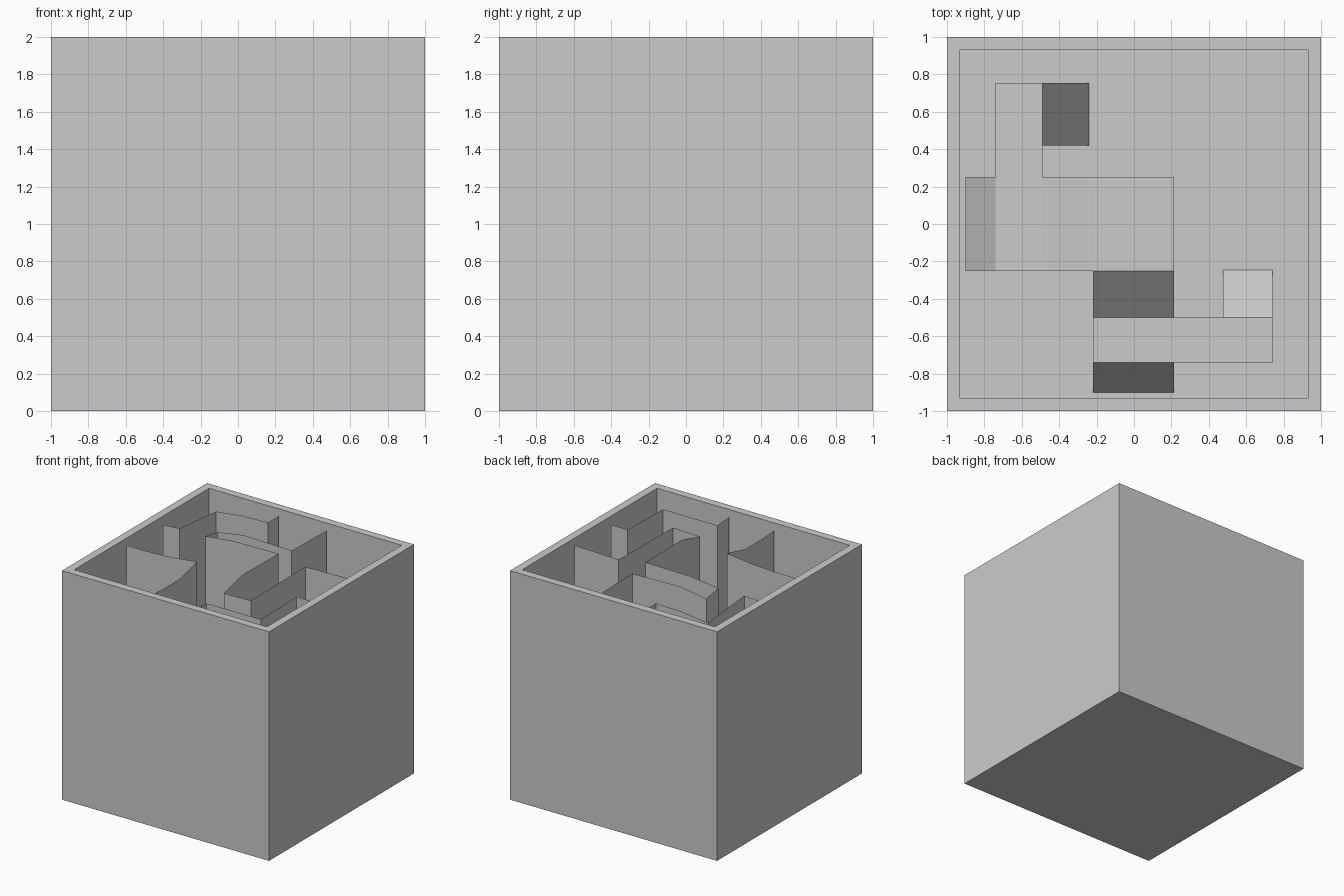
import bpy, bmesh

if "Cube" in bpy.data.objects:
    bpy.data.objects.remove(bpy.data.objects["Cube"])

FLOOR = 0.1      # inner floor of the box
R = 0.902        # half width of the cavity


def make_object(name, bm):
    mesh = bpy.data.meshes.new(name)
    bm.to_mesh(mesh)
    bm.free()
    obj = bpy.data.objects.new(name, mesh)
    bpy.context.collection.objects.link(obj)
    return obj


def partition(name, path):
    """Thin upright sheet along (x, y, depth of top edge below the rim)."""
    bm = bmesh.new()
    low = [bm.verts.new((x, y, FLOOR)) for x, y, d in path]
    top = [bm.verts.new((x, y, 2 - d)) for x, y, d in path]
    for i in range(len(path) - 1):
        bm.faces.new((low[i], low[i + 1], top[i + 1], top[i]))
    return make_object(name, bm)


def channel_floor(name, x0, x1, y0, y1, start, end, axis="x"):
    """Flat or sloping floor, start/end heights above the inner floor."""
    bm = bmesh.new()
    vs = []
    for x, y in ((x0, y0), (x1, y0), (x1, y1), (x0, y1)):
        first = (x == x0) if axis == "x" else (y == y0)
        vs.append(bm.verts.new((x, y, FLOOR + (start if first else end))))
    bm.faces.new(vs)
    return make_object(name, bm)


# open box: cube with the top inset and pushed down
bm = bmesh.new()
bmesh.ops.create_cube(bm, size=2)
bmesh.ops.translate(bm, verts=bm.verts, vec=(0, 0, 1))
bm.faces.ensure_lookup_table()
top = max(bm.faces, key=lambda f: f.calc_center_median().z)
bmesh.ops.inset_region(bm, faces=[top], thickness=1 - R)
inner = bmesh.ops.extrude_discrete_faces(bm, faces=[top])["faces"]
bmesh.ops.translate(bm, verts=inner[0].verts, vec=(0, 0, FLOOR - 2))
bmesh.ops.recalc_face_normals(bm, faces=bm.faces)
make_object("open_box", bm)

# winding partitions between the four openings
partition("partition_back_left", [
    (-R, .25, .05), (-.74, .25, .04), (-.74, .755, .085),
    (-.49, .755, .055), (-.24, .755, .047), (-.24, R, .05)])
partition("partition_back_right", [
    (.225, R, .05), (.225, .42, .04), (-.24, .42, .03), (-.49, .42, .07),
    (-.49, .25, .04), (-.22, .25, .01), (.215, .25, .005), (.215, -.25, 0),
    (.215, -.5, .065), (.475, -.5, .058), (.475, .25, .05), (R, .25, .04)])
partition("partition_front_left", [
    (-R, -.25, .04), (-.74, -.25, .04), (-.49, -.25, .03), (-.22, -.25, 0),
    (-.22, -.5, .06), (-.22, -.74, .06), (-.22, -R, .05)])
partition("partition_front_right", [
    (.215, -R, .05), (.215, -.74, .06), (.74, -.74, .06),
    (.74, -.25, .05), (R, -.25, .05)])

# channel floors stepping down from the left opening to the other three
channel_floor("left_ramp", -R, -.74, -.25, .25, .58, .50)
channel_floor("upper_level", -.74, -.49, -.25, .755, .50, .50)
channel_floor("back_ramp", -.49, -.24, .42, .755, .50, 0)
channel_floor("gentle_slope", -.49, -.22, -.25, .25, .50, .48)
channel_floor("middle_level", -.22, .215, -.25, .25, .48, .48)
channel_floor("middle_ramp", -.22, .215, -.5, -.25, .25, .48, "y")
channel_floor("lower_level", -.22, .74, -.74, -.5, .25, .25)
channel_floor("right_ramp", .475, .74, -.5, -.245, .25, 0, "y")
channel_floor("front_ramp", -.22, .215, -R, -.74, 0, .25, "y")
